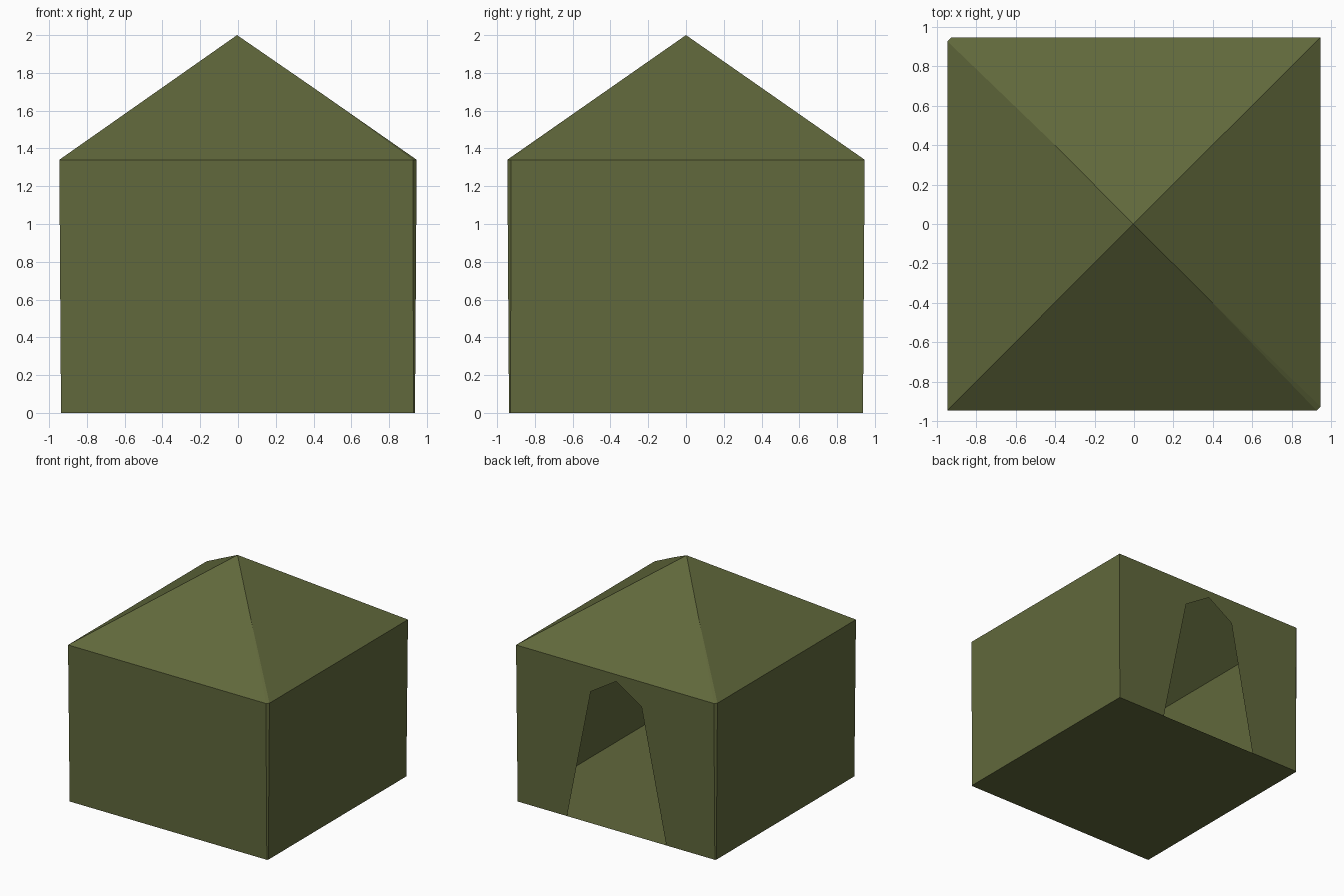
import bpy
import bmesh

if "Cube" in bpy.data.objects:
    bpy.data.objects.remove(bpy.data.objects["Cube"])

BASE, EAVE, EAVE_Z = 0.937, 0.946, 1.34
CUT = 0.02          # narrow seam on two opposite corners

mat = bpy.data.materials.new("olive_canvas")
mat.diffuse_color = (0.12, 0.14, 0.045, 1)
mat.use_nodes = True
mat.node_tree.nodes["Principled BSDF"].inputs["Base Color"].default_value = mat.diffuse_color


def build(name, polys):
    """Make one flat-shaded object from a list of polygons."""
    bm = bmesh.new()
    for poly in polys:
        bm.faces.new([bm.verts.new(p) for p in poly])
    bmesh.ops.remove_doubles(bm, verts=bm.verts, dist=0.0005)
    mesh = bpy.data.meshes.new(name)
    bm.to_mesh(mesh)
    bm.free()
    mesh.materials.append(mat)
    obj = bpy.data.objects.new(name, mesh)
    bpy.context.collection.objects.link(obj)
    return obj


def ring(r, z, cut):
    """Square outline, seam corners at front right and back left."""
    return [(-r, -r, z), (r - cut, -r, z), (r, -r + cut, z),
            (r, r, z), (-r + cut, r, z), (-r, r - cut, z)]


low = ring(BASE, 0, CUT * 0.4)
top = ring(EAVE, EAVE_Z, CUT)


def wall(i):
    j = (i + 1) % 6
    return [low[i], low[j], top[j], top[i]]


# Plain walls and the two corner seams
build("walls", [wall(i) for i in (0, 2, 5)])
build("corner_seams", [wall(i) for i in (1, 4)])

# Back wall with tapered doorway
door = [(0.47, 0.0), (0.24, 1.13), (0.0, 1.28), (-0.24, 1.13), (-0.47, 0.0)]
door = [(x, BASE + (EAVE - BASE) * z / EAVE_Z, z) for x, z in door]
build("door_wall", [[low[3]] + door + [low[4], top[4], top[3]]])

# Pyramid roof, with seams that fade out along two hips
apex = (-0.005, 0, 2.0)
hip_z = 2 - (2 - EAVE_Z) * 0.4 / EAVE
hip_fr, hip_bl = (0.4, -0.4, hip_z), (-0.4, 0.4, hip_z)
build("roof", [
    [top[0], top[1], hip_fr, apex],
    [top[2], top[3], apex, hip_fr],
    [top[3], top[4], hip_bl, apex],
    [top[5], top[0], apex, hip_bl],
])
build("roof_seams", [[top[1], top[2], hip_fr], [top[4], top[5], hip_bl]])

# Groundsheet
build("groundsheet", [low[::-1]])
